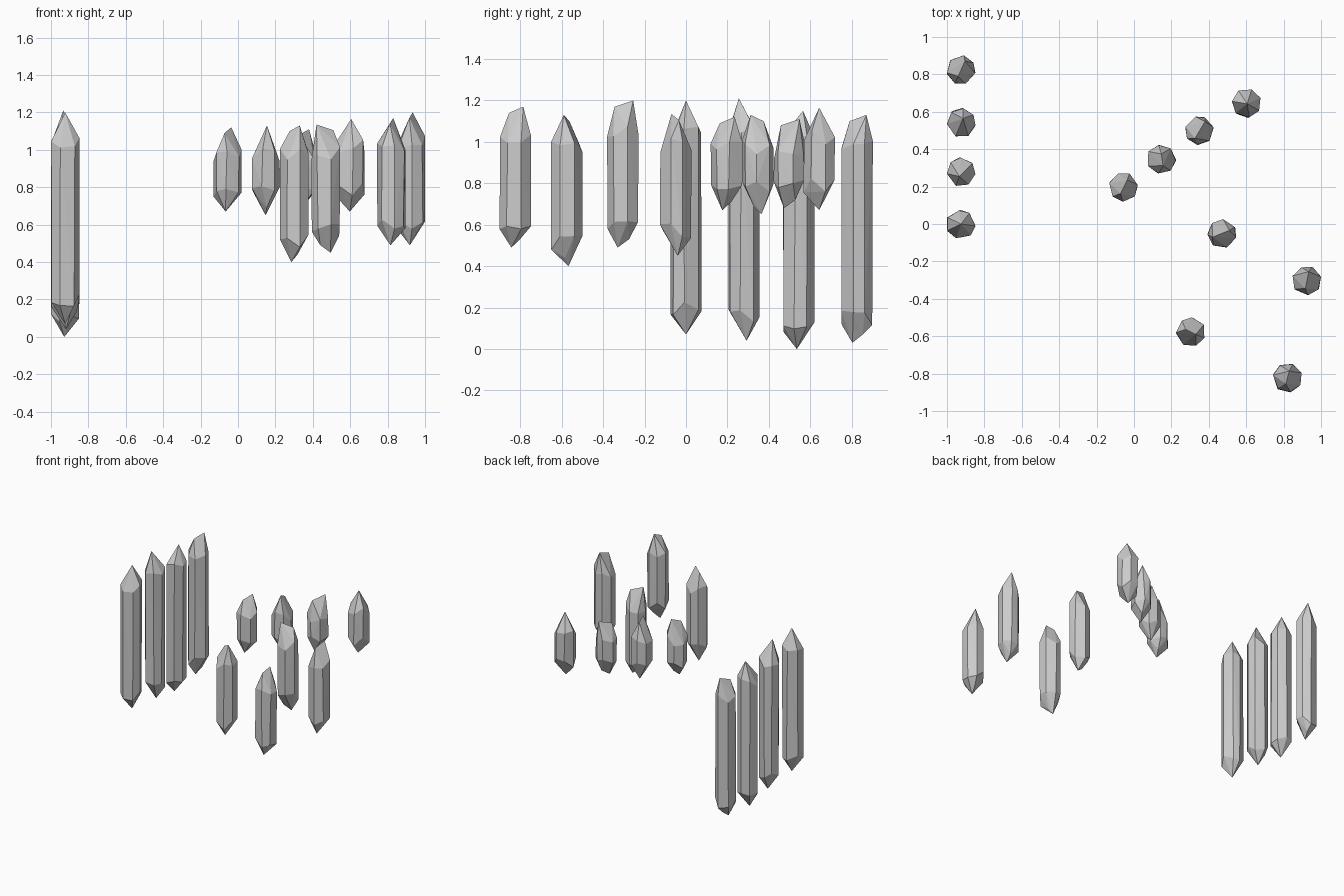
import bpy, bmesh, math, random

if "Cube" in bpy.data.objects:
    bpy.data.objects.remove(bpy.data.objects["Cube"])

HALF = 0.076   # half width of every crystal


def crystal(name, seed, x, y, bottom, top, dx, dy):
    """Faceted double-ended prism: hull of two uneven rings plus off-centre tips."""
    rng = random.Random(seed)
    start = rng.uniform(0, math.tau)
    pts = []
    for i in range(7):
        a = start + math.tau * i / 7 + rng.uniform(-0.12, 0.12)
        for z in (bottom + 0.12, top - 0.15):
            b = a + rng.uniform(-0.06, 0.06)
            r = rng.uniform(0.95, 1.0)
            pts.append([r * math.cos(b), r * math.sin(b), z + rng.uniform(-0.04, 0.04)])
    # fit the rings to the crystal's square footprint
    for k, centre in ((0, x), (1, y)):
        lo, hi = min(p[k] for p in pts), max(p[k] for p in pts)
        for p in pts:
            p[k] = centre + HALF * (2 * (p[k] - lo) / (hi - lo) - 1)
    # the bottom tip leans opposite to the top tip; strong leans form a ridge
    pts += [[x + dx, y + dy, top], [x - dx * 0.5, y - dy * 0.5, bottom]]
    if math.hypot(dx, dy) > 0.03:
        pts += [[x - dx * 0.8, y - dy * 0.8, top - 0.03], [x + dx * 0.6, y + dy * 0.6, bottom + 0.04]]

    bm = bmesh.new()
    for p in pts:
        bm.verts.new(p)
    bmesh.ops.convex_hull(bm, input=bm.verts)
    bmesh.ops.delete(bm, geom=[v for v in bm.verts if not v.link_faces], context='VERTS')
    bmesh.ops.recalc_face_normals(bm, faces=bm.faces)
    mesh = bpy.data.meshes.new(name)
    bm.to_mesh(mesh)
    bm.free()
    bpy.context.collection.objects.link(bpy.data.objects.new(name, mesh))


# each crystal: centre x, centre y, bottom, top, lean of the top tip in x and y
groups = {
    # row of long crystals on the left
    "long_crystal": [
        (-0.924, 0.0, 0.07, 1.2, 0, 0),
        (-0.924, 0.28, 0.04, 1.21, -0.01, -0.025),
        (-0.924, 0.545, 0.0, 1.15, 0.01, 0.02),
        (-0.924, 0.826, 0.03, 1.13, 0.02, 0.045)],
    # scattered medium crystals
    "medium_crystal": [
        (0.82, -0.824, 0.49, 1.17, 0.01, 0.038),
        (0.3, -0.575, 0.4, 1.13, 0.03, -0.015),
        (0.924, -0.305, 0.49, 1.2, 0.01, 0.05),
        (0.47, -0.05, 0.45, 1.135, -0.05, -0.02)],
    # diagonal row of short crystals at the back
    "short_crystal": [
        (-0.056, 0.195, 0.67, 1.12, 0.02, 0.04),
        (0.15, 0.347, 0.65, 1.13, 0.005, -0.035),
        (0.35, 0.498, 0.68, 1.11, 0.03, 0.05),
        (0.6, 0.643, 0.67, 1.165, 0.005, 0)],
}
seed = 0
for kind, rows in groups.items():
    for i, row in enumerate(rows, 1):
        seed += 1
        crystal(f"{kind}_{i}", seed, *row)
